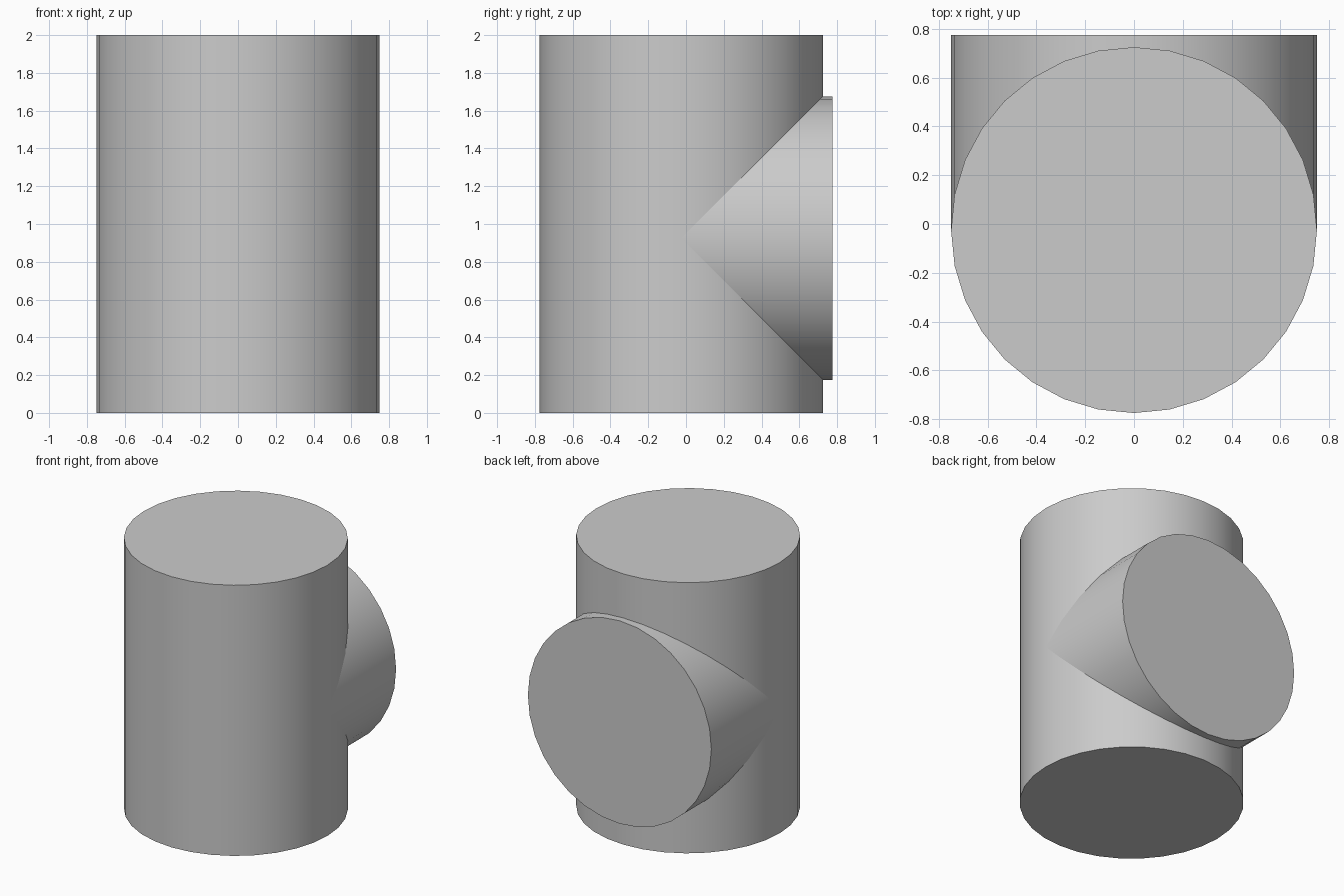
import bpy
import math

# Remove the default cube
cube = bpy.data.objects.get("Cube")
if cube:
    bpy.data.objects.remove(cube, do_unlink=True)

RADIUS = 0.75
AXIS_Y = -0.025     # centre line of the upright pipe
BRANCH_Z = 0.925    # height of the branch's centre line
BRANCH_END = 0.775

grey = bpy.data.materials.new("light grey")
grey.use_nodes = True
colour = (0.6, 0.6, 0.6, 1)
grey.diffuse_color = colour
grey.node_tree.nodes["Principled BSDF"].inputs["Base Color"].default_value = colour


def pipe(name, length, location, tilt=0):
    """Capped smooth-sided cylinder, tilted about x."""
    bpy.ops.mesh.primitive_cylinder_add(
        vertices=32, radius=RADIUS, depth=length,
        location=location, rotation=(tilt, 0, 0))
    obj = bpy.context.object
    obj.name = name
    obj.data.materials.append(grey)
    bpy.ops.object.transform_apply(location=False, rotation=True, scale=False)
    bpy.ops.object.shade_smooth_by_angle(angle=math.radians(30))
    return obj


# Upright pipe
pipe("main_cylinder", 2, (0, AXIS_Y, 1))

# Branch running from the pipe's centre line out through the back
pipe("back_branch", BRANCH_END - AXIS_Y,
     (0, (BRANCH_END + AXIS_Y) / 2, BRANCH_Z), math.pi / 2)
